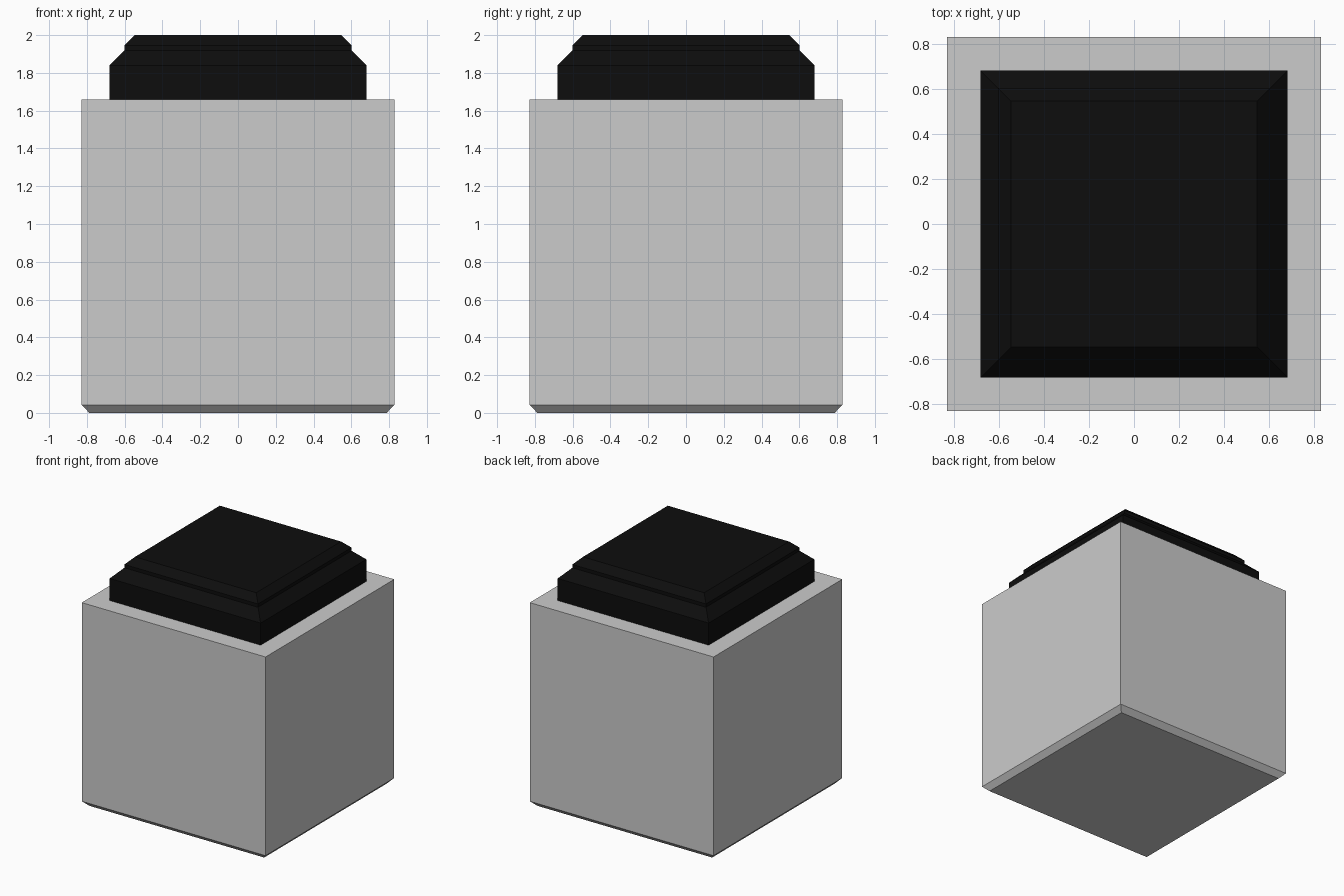
import bpy
import bmesh

if "Cube" in bpy.data.objects:
    bpy.data.objects.remove(bpy.data.objects["Cube"])


def square_stack(name, profile, colour=None):
    """Closed solid from square sections given as (half width, height)."""
    bm = bmesh.new()
    rings = [[bm.verts.new((sx * h, sy * h, z))
              for sx, sy in ((-1, -1), (1, -1), (1, 1), (-1, 1))]
             for h, z in profile]
    bm.faces.new(rings[0][::-1])
    bm.faces.new(rings[-1])
    for low, high in zip(rings, rings[1:]):
        for i in range(4):
            j = (i + 1) % 4
            bm.faces.new((low[i], low[j], high[j], high[i]))
    mesh = bpy.data.meshes.new(name)
    bm.to_mesh(mesh)
    bm.free()
    obj = bpy.data.objects.new(name, mesh)
    bpy.context.collection.objects.link(obj)
    if colour:
        mat = bpy.data.materials.new(name + "_colour")
        mat.diffuse_color = colour
        mat.use_nodes = True
        mat.node_tree.nodes["Principled BSDF"].inputs["Base Color"].default_value = mat.diffuse_color
        mesh.materials.append(mat)
    return obj


# Grey jar body with a chamfered base
square_stack("jar_body", [(0.787, 0), (0.828, 0.042), (0.828, 1.66)])

# Black lid with two stepped chamfers
square_stack("lid",
             [(0.68, 1.66), (0.68, 1.84), (0.602, 1.918), (0.602, 1.945), (0.546, 2.0)],
             (0.004, 0.004, 0.004, 1))
